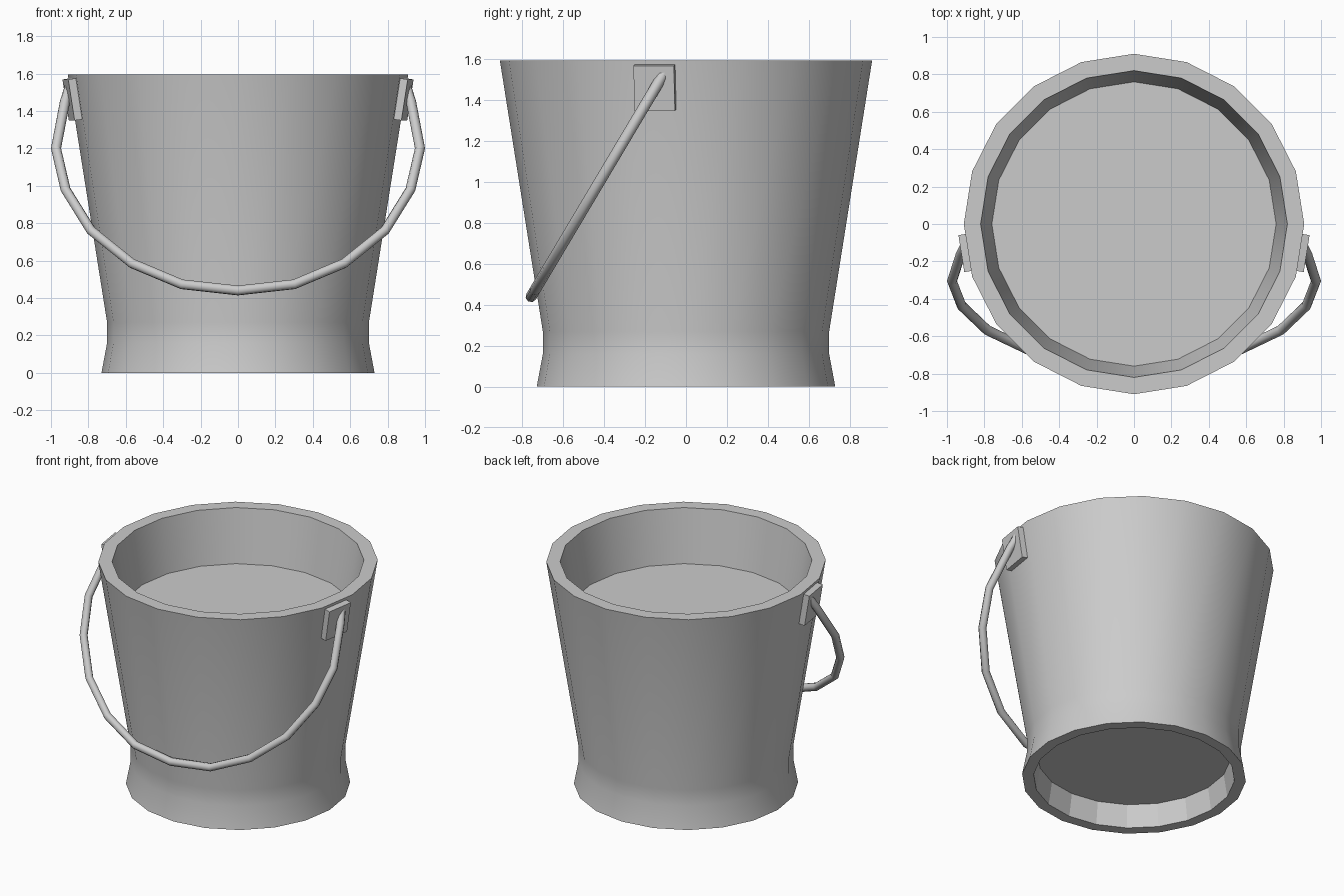
import bpy, bmesh
from math import sin, cos, pi, radians, atan
from mathutils import Matrix, Vector

if "Cube" in bpy.data.objects:
    bpy.data.objects.remove(bpy.data.objects["Cube"])

SIDES = 20


def finish(bm, name, angle=30, flat=None):
    bmesh.ops.recalc_face_normals(bm, faces=bm.faces)
    me = bpy.data.meshes.new(name)
    bm.to_mesh(me)
    bm.free()
    ob = bpy.data.objects.new(name, me)
    bpy.context.collection.objects.link(ob)
    bpy.ops.object.select_all(action='DESELECT')
    ob.select_set(True)
    bpy.context.view_layer.objects.active = ob
    bpy.ops.object.shade_smooth_by_angle(angle=radians(angle))
    if flat:
        for p in me.polygons:
            if flat(p):
                p.use_smooth = False
    return ob


def ring(bm, r, z):
    return [bm.verts.new((r * cos(2 * pi * i / SIDES), r * sin(2 * pi * i / SIDES), z))
            for i in range(SIDES)]


def skin(bm, rings):
    for a, b in zip(rings, rings[1:]):
        n = len(a)
        for i in range(n):
            j = (i + 1) % n
            bm.faces.new((a[i], a[j], b[j], b[i]))
    bm.faces.new(rings[0])
    bm.faces.new(rings[-1])


# Bucket: underside recess, flared foot, outer wall, rim, inner wall, inner surface
profile = [(0.63, 0.16), (0.655, 0), (0.73, 0), (0.70, 0.16), (0.70, 0.27),
           (0.91, 1.595), (0.82, 1.595), (0.76, 1.22)]
bm = bmesh.new()
skin(bm, [ring(bm, r, z) for r, z in profile])
finish(bm, "bucket", flat=lambda p: p.center.z < 0.1 and p.center.xy.length < 0.66)

# Handle mounting plates, lying on the wall facets beside the side axis
lean = atan(0.157)
turn = radians(9)
for side, name in ((1, "right_handle_plate"), (-1, "left_handle_plate")):
    bm = bmesh.new()
    bmesh.ops.create_cube(bm, size=1, matrix=Matrix.Diagonal((0.045, 0.2, 0.222, 1)))
    place = (Matrix.Rotation(-turn, 4, 'Z') @ Matrix.Translation((0.897, -0.012, 1.462))
             @ Matrix.Rotation(lean, 4, 'Y'))
    bm.transform(Matrix.Diagonal((side, 1, 1, 1)) @ place)
    finish(bm, name)

# Wire handle: a tube along a path in a sloping plane
half = [(0.90, 1.53), (0.925, 1.45), (0.973, 1.2), (0.922, 0.98), (0.785, 0.76),
        (0.567, 0.585), (0.30, 0.473)]
path2 = half + [(0, 0.44)] + [(-x, z) for x, z in reversed(half)]
path = [Vector((x, -0.115 - (1.52 - z) * 0.595, z)) for x, z in path2]
normal = Vector((0, 1, -0.595)).normalized()
radius, tube_sides = 0.027, 8
rings = []
bm = bmesh.new()
for i, p in enumerate(path):
    t = (path[min(i + 1, len(path) - 1)] - path[max(i - 1, 0)]).normalized()
    u = t.cross(normal).normalized()
    rings.append([bm.verts.new(p + radius * (u * cos(2 * pi * k / tube_sides)
                                             + normal * sin(2 * pi * k / tube_sides)))
                  for k in range(tube_sides)])
skin(bm, rings)
finish(bm, "handle", angle=50)
